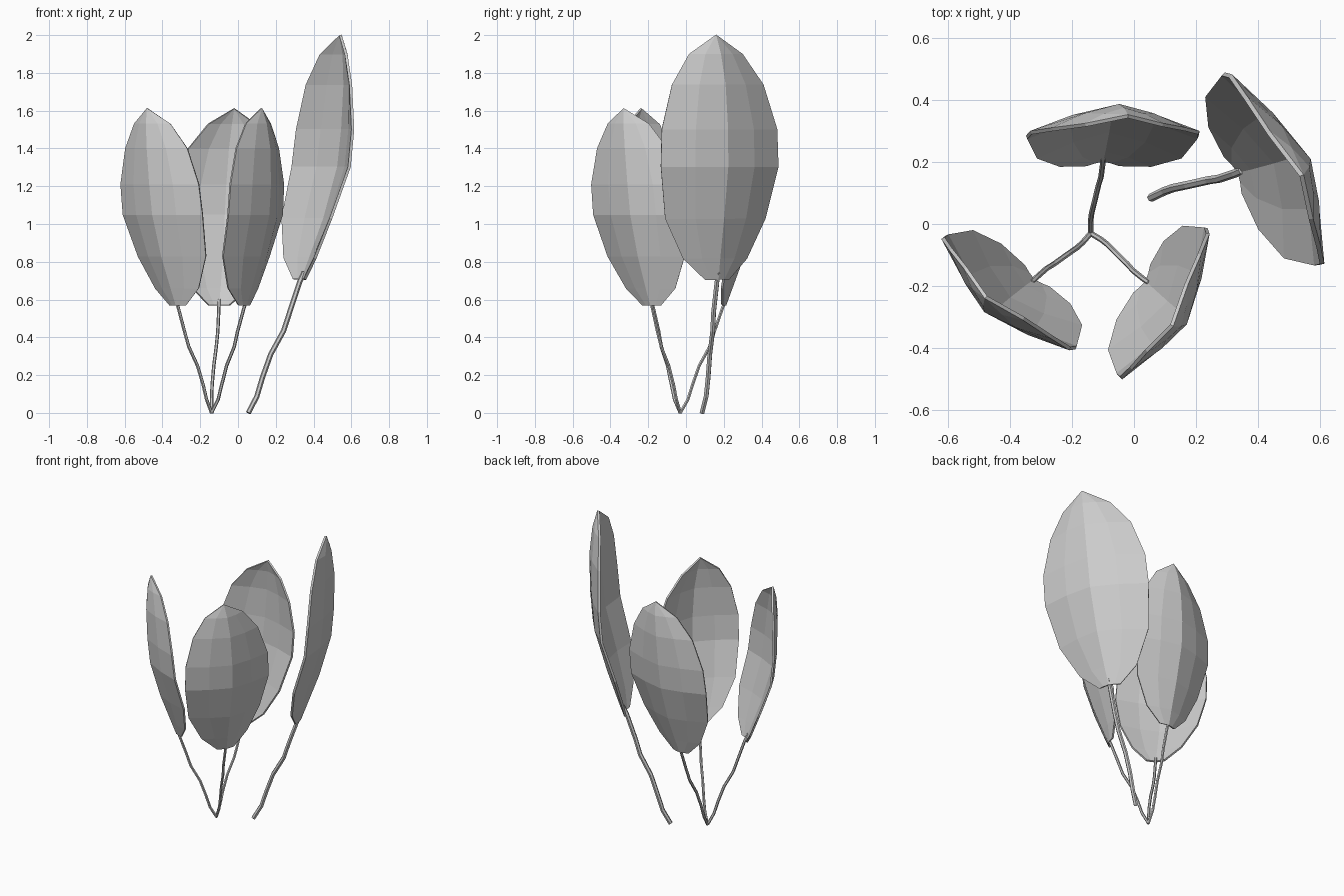
import bpy, bmesh
from math import radians
from mathutils import Matrix

if "Cube" in bpy.data.objects:
    bpy.data.objects.remove(bpy.data.objects["Cube"])

# Stem path, from root to leaf base
STEM = [(0, 0, 0), (0, .04, .07), (.003, .065, .15), (.012, .10, .25),
        (.025, .155, .35), (.033, .18, .43), (.039, .225, .56), (.04, .245, .60)]

# Leaf rows: height, centre x, half width, edge y, midrib y
ROWS = [(.57, .040, .055, .222, .237), (.66, .048, .150, .220, .270),
        (.83, .060, .236, .247, .332), (1.05, .070, .277, .310, .393),
        (1.21, .078, .272, .325, .408), (1.40, .092, .215, .336, .412),
        (1.53, .108, .125, .350, .400), (1.612, .120, 0, .378, .378)]

# Cross-section across the leaf: position, bulge
COLS = [(-1, 0), (-.5, .62), (0, 1), (.5, .62), (1, 0)]


def place(root, angle, size):
    return (Matrix.Translation((root[0], root[1], 0))
            @ Matrix.Rotation(radians(angle), 4, 'Z') @ Matrix.Scale(size, 4))


def add_leaf(name, matrix, size):
    bm = bmesh.new()
    grid = [[bm.verts.new((cx + u * w, ey + b * (my - ey), z)) for u, b in COLS]
            for z, cx, w, ey, my in ROWS]
    for r0, r1 in zip(grid, grid[1:]):
        for i in range(len(COLS) - 1):
            bm.faces.new((r0[i], r0[i + 1], r1[i + 1], r1[i]))
    bmesh.ops.remove_doubles(bm, verts=bm.verts, dist=.0005)
    bm.transform(matrix)
    bmesh.ops.recalc_face_normals(bm, faces=bm.faces)
    mesh = bpy.data.meshes.new(name)
    bm.to_mesh(mesh)
    bm.free()
    ob = bpy.data.objects.new(name, mesh)
    bpy.context.collection.objects.link(ob)
    # Thin blade
    mod = ob.modifiers.new("thickness", 'SOLIDIFY')
    mod.thickness = .012 * size
    mod.offset = 0


def add_stem(name, matrix, size):
    curve = bpy.data.curves.new(name, 'CURVE')
    curve.dimensions = '3D'
    curve.bevel_depth = .009 * size
    curve.bevel_resolution = 1
    curve.use_fill_caps = True
    spline = curve.splines.new('POLY')
    spline.points.add(len(STEM) - 1)
    for p, co in zip(spline.points, STEM):
        p.co = (*co, 1)
    curve.transform(matrix)
    spline.use_smooth = False
    bpy.context.collection.objects.link(bpy.data.objects.new(name, curve))


# Three small leaves sharing a root, and one large leaf
PLANTS = [("back", (-.14, -.03), 0, 1), ("left", (-.14, -.03), 139, 1),
          ("right", (-.14, -.03), 239, 1), ("large", (.055, .085), -64, 1.241)]
for label, root, angle, size in PLANTS:
    m = place(root, angle, size)
    add_stem(label + "_stem", m, size)
    add_leaf(label + "_leaf", m, size)
